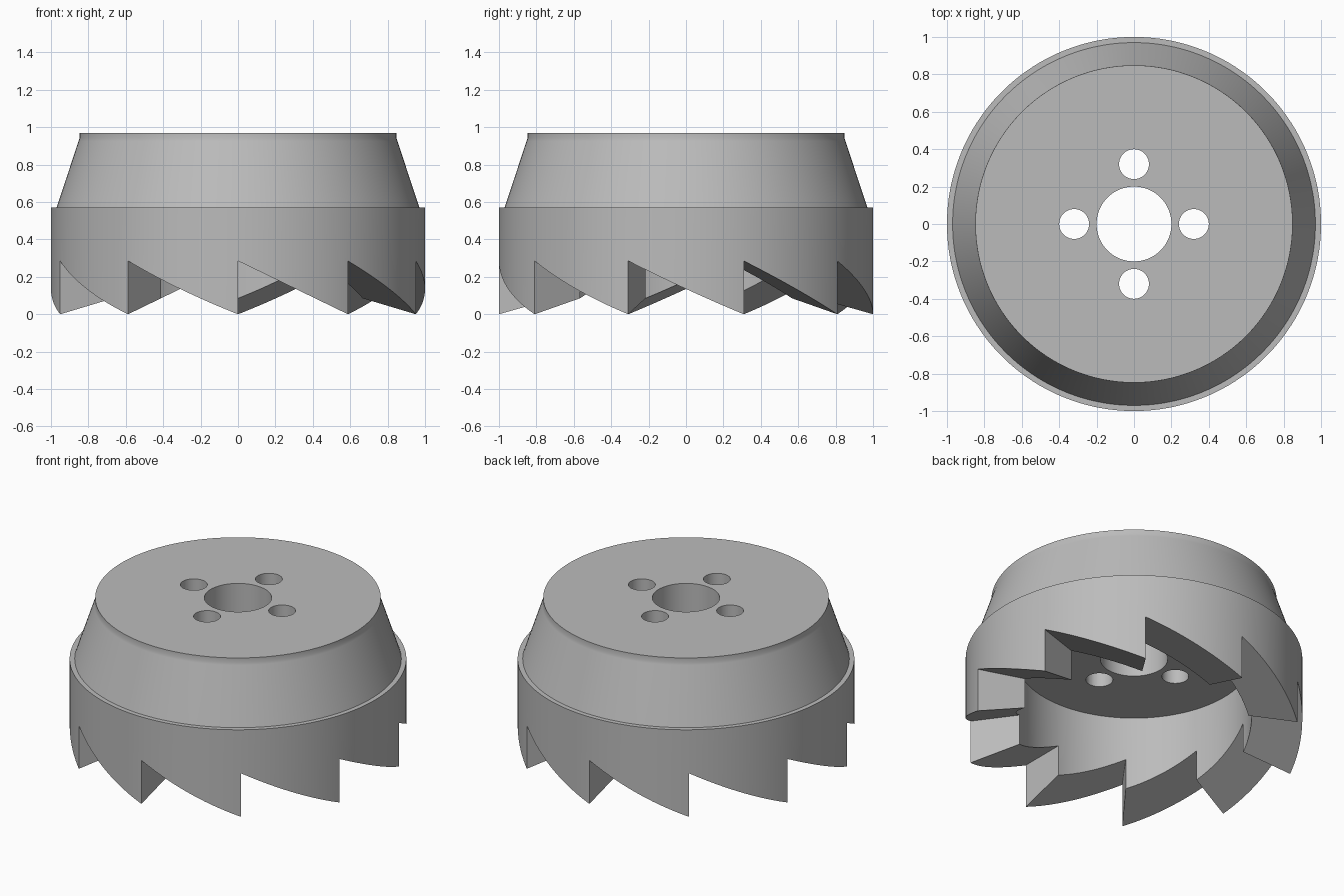
import bpy
import bmesh
from math import radians, sin, cos, tau
from mathutils import Matrix

if "Cube" in bpy.data.objects:
    bpy.data.objects.remove(bpy.data.objects["Cube"], do_unlink=True)

TEETH = 10
GULLET = 0.285          # gullet height above the tooth tips
PITCH = tau / TEETH
SEGMENTS = 160

steel = bpy.data.materials.new("steel_grey")
steel.use_nodes = True
grey = (0.5, 0.5, 0.5, 1)
steel.diffuse_color = grey
steel.node_tree.nodes["Principled BSDF"].inputs["Base Color"].default_value = grey


def finish(bm, name):
    bmesh.ops.recalc_face_normals(bm, faces=bm.faces)
    mesh = bpy.data.meshes.new(name)
    bm.to_mesh(mesh)
    bm.free()
    mesh.materials.append(steel)
    obj = bpy.data.objects.new(name, mesh)
    bpy.context.collection.objects.link(obj)
    return obj


def lathe(profile, name):
    """Revolve a closed (radius, height) loop around z."""
    bm = bmesh.new()
    half = tau / SEGMENTS / 2
    rings = [[bm.verts.new((r * cos(tau * i / SEGMENTS + half),
                            r * sin(tau * i / SEGMENTS + half), z))
              for i in range(SEGMENTS)] for r, z in profile]
    for a, b in zip(rings, rings[1:] + rings[:1]):
        for i in range(SEGMENTS):
            j = (i + 1) % SEGMENTS
            bm.faces.new((a[i], a[j], b[j], b[i]))
    return finish(bm, name)


def tooth_cutters():
    """Radial wedges: one upright face, one sloping face each."""
    bm = bmesh.new()
    low = -0.1
    reach = sin(PITCH) * (1 - low / GULLET)
    for k in range(TEETH):
        turn = Matrix.Rotation(radians(-90) + k * PITCH, 4, 'Z')
        ends = [[bm.verts.new(turn @ Matrix.Translation((x, y, z)).translation)
                 for y, z in ((0, GULLET), (0, low), (reach, low))]
                for x in (0.5, 1.2)]
        a, b = ends
        bm.faces.new(a)
        bm.faces.new(b[::-1])
        for i in range(3):
            j = (i + 1) % 3
            bm.faces.new((a[j], a[i], b[i], b[j]))
    return finish(bm, "tooth_cutters")


def bolt_cutters():
    """Four mounting holes on a circle."""
    bm = bmesh.new()
    for k in range(4):
        place = Matrix.Rotation(k * tau / 4, 4, 'Z') @ Matrix.Translation((0.32, 0, 0.77))
        bmesh.ops.create_cone(bm, cap_ends=True, segments=48, radius1=0.08,
                              radius2=0.08, depth=1, matrix=place)
    return finish(bm, "bolt_cutters")


# Cup body: rim wall, ledge, tapered shoulder, top plate and centre bore
body = lathe([(0.7, -0.05), (1, -0.05), (1, 0.57), (0.97, 0.57),
              (0.853, 0.925), (0.848, 0.94), (0.848, 0.97),
              (0.2, 0.97), (0.2, 0.57), (0.7, 0.57)], "cutter_body")

# Carve the saw teeth and mounting holes
cutters = [tooth_cutters(), bolt_cutters()]
for cutter in cutters:
    cutter.hide_render = True
    mod = body.modifiers.new(cutter.name, 'BOOLEAN')
    mod.operation = 'DIFFERENCE'
    mod.solver = 'EXACT'
    mod.use_self = True
    mod.object = cutter
graph = bpy.context.evaluated_depsgraph_get()
carved = bpy.data.meshes.new_from_object(body.evaluated_get(graph))
body.modifiers.clear()
body.data = carved
for cutter in cutters:
    bpy.data.objects.remove(cutter, do_unlink=True)

for obj in bpy.context.selected_objects:
    obj.select_set(False)
body.select_set(True)
bpy.context.view_layer.objects.active = body
bpy.ops.object.shade_smooth_by_angle(angle=radians(30))
